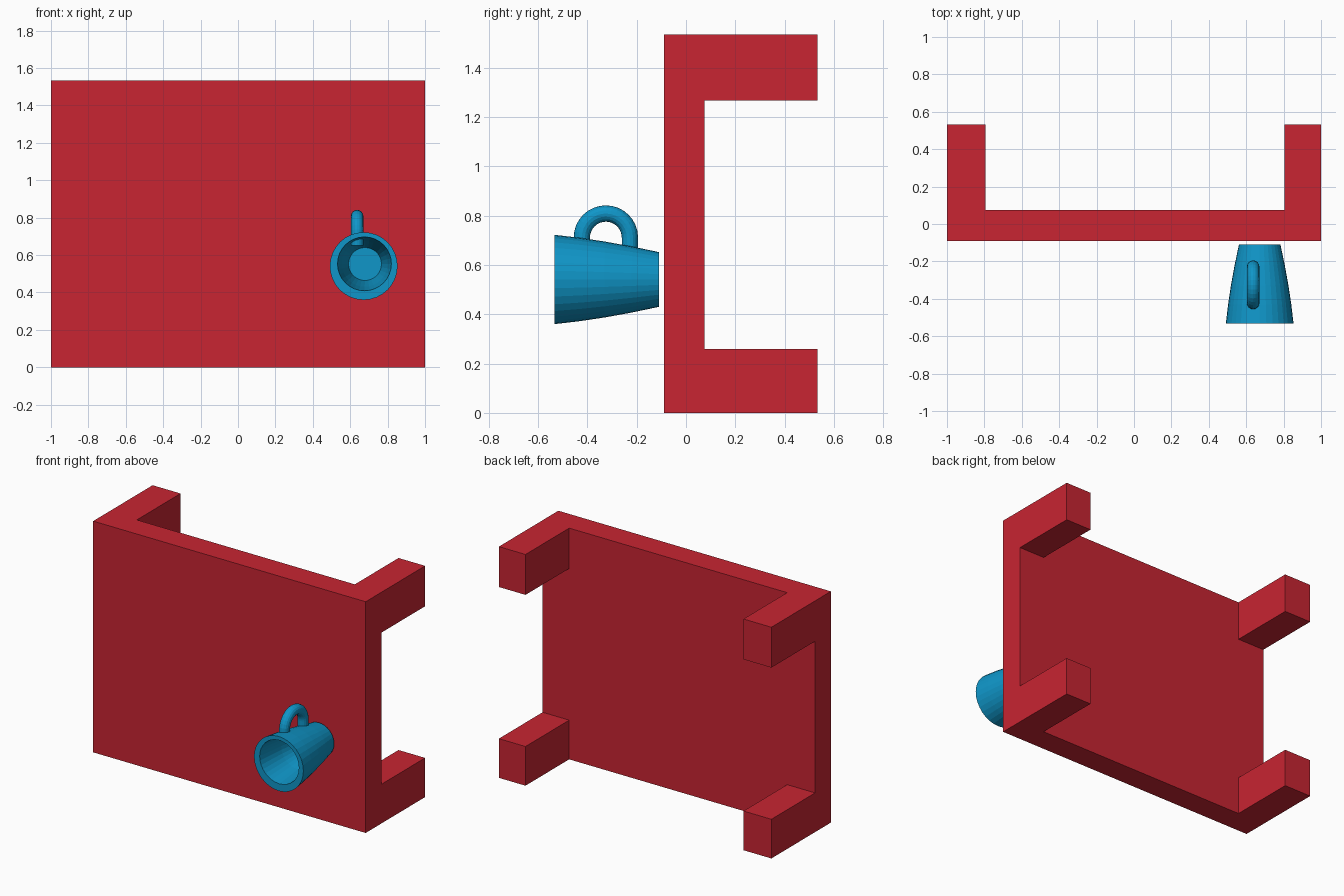
import bpy, bmesh
from math import cos, sin, pi
from mathutils import Vector

if "Cube" in bpy.data.objects:
    bpy.data.objects.remove(bpy.data.objects["Cube"])


def material(name, color):
    m = bpy.data.materials.new(name)
    m.diffuse_color = color
    m.use_nodes = True
    m.node_tree.nodes["Principled BSDF"].inputs["Base Color"].default_value = m.diffuse_color
    return m


def finish(bm, name, mat):
    bmesh.ops.recalc_face_normals(bm, faces=bm.faces)
    me = bpy.data.meshes.new(name)
    bm.to_mesh(me)
    bm.free()
    me.materials.append(mat)
    ob = bpy.data.objects.new(name, me)
    bpy.context.collection.objects.link(ob)
    return ob


def skin(bm, rings, closed=False):
    """Bridge successive vertex rings with quads; cap the ends or close the loop."""
    loops = [[bm.verts.new(p) for p in r] for r in rings]
    n = len(loops[0])
    for a, b in zip(loops, loops[1:]):
        for i in range(n):
            j = (i + 1) % n
            bm.faces.new((a[i], a[j], b[j], b[i]))
    bm.faces.new(loops[0])
    bm.faces.new(loops[-1])


red = material("red", (0.58, 0.018, 0.032, 1))
blue = material("blue", (0.005, 0.305, 0.58, 1))

# Table lying on its side: slab, cut into cells, corner cells extruded as legs
Y0, Y1, Y2, H = -0.09, 0.075, 0.533, 1.534
bm = bmesh.new()
bmesh.ops.create_cube(bm, size=1)
for v in bm.verts:
    v.co = (v.co.x * 2, Y0 if v.co.y < 0 else Y1, 0 if v.co.z < 0 else H)
for co, no in (((-0.795, 0, 0), (1, 0, 0)), ((0.805, 0, 0), (1, 0, 0)),
               ((0, 0, 0.26), (0, 0, 1)), ((0, 0, 1.266), (0, 0, 1))):
    bmesh.ops.bisect_plane(bm, geom=bm.verts[:] + bm.edges[:] + bm.faces[:],
                           plane_co=co, plane_no=no)
corners = []
for f in bm.faces:
    c = f.calc_center_median()
    if c.y > Y1 - 1e-4 and abs(c.x) > 0.8 and not 0.26 < c.z < 1.266:
        corners.append(f)
legs = bmesh.ops.extrude_discrete_faces(bm, faces=corners)["faces"]
for f in legs:
    for v in f.verts:
        v.co.y = Y2
bmesh.ops.remove_doubles(bm, verts=bm.verts, dist=1e-5)
bmesh.ops.dissolve_limit(bm, angle_limit=0.01, verts=bm.verts, edges=bm.edges)
finish(bm, "table", red)

# Mug cup: outer wall from base to rim, then inner wall down to the floor
CX, CZ, SIDES = 0.672, 0.541, 32
profile = [(-0.11, 0.111, 0, 0), (-0.22, 0.134, 0, 0), (-0.33, 0.154, 0, 0),
           (-0.43, 0.169, 0, 0), (-0.533, 0.181, 0, 0),
           (-0.533, 0.144, 0.004, 0.012), (-0.34, 0.122, 0.005, 0.012),
           (-0.15, 0.088, 0.007, 0.011)]
bm = bmesh.new()
skin(bm, [[Vector((CX + dx + r * cos(2 * pi * i / SIDES), y,
                   CZ + dz + r * sin(2 * pi * i / SIDES))) for i in range(SIDES)]
          for y, r, dx, dz in profile])
finish(bm, "mug_cup", blue)

# Mug handle: round tube along an arch with short straight ends
HX, HY, HZ, R, T = 0.637, -0.325, 0.711, 0.0975, 0.033
path = [(R, HZ - 0.06, 0)]
path += [(R * cos(pi * k / 16), HZ + R * sin(pi * k / 16), pi * k / 16) for k in range(17)]
path += [(-R, HZ - 0.06, pi)]
bm = bmesh.new()
skin(bm, [[Vector((HX + T * sin(t), HY + y + T * cos(t) * cos(a), z + T * cos(t) * sin(a)))
           for t in (2 * pi * i / 16 for i in range(16))] for y, z, a in path])
finish(bm, "mug_handle", blue)
